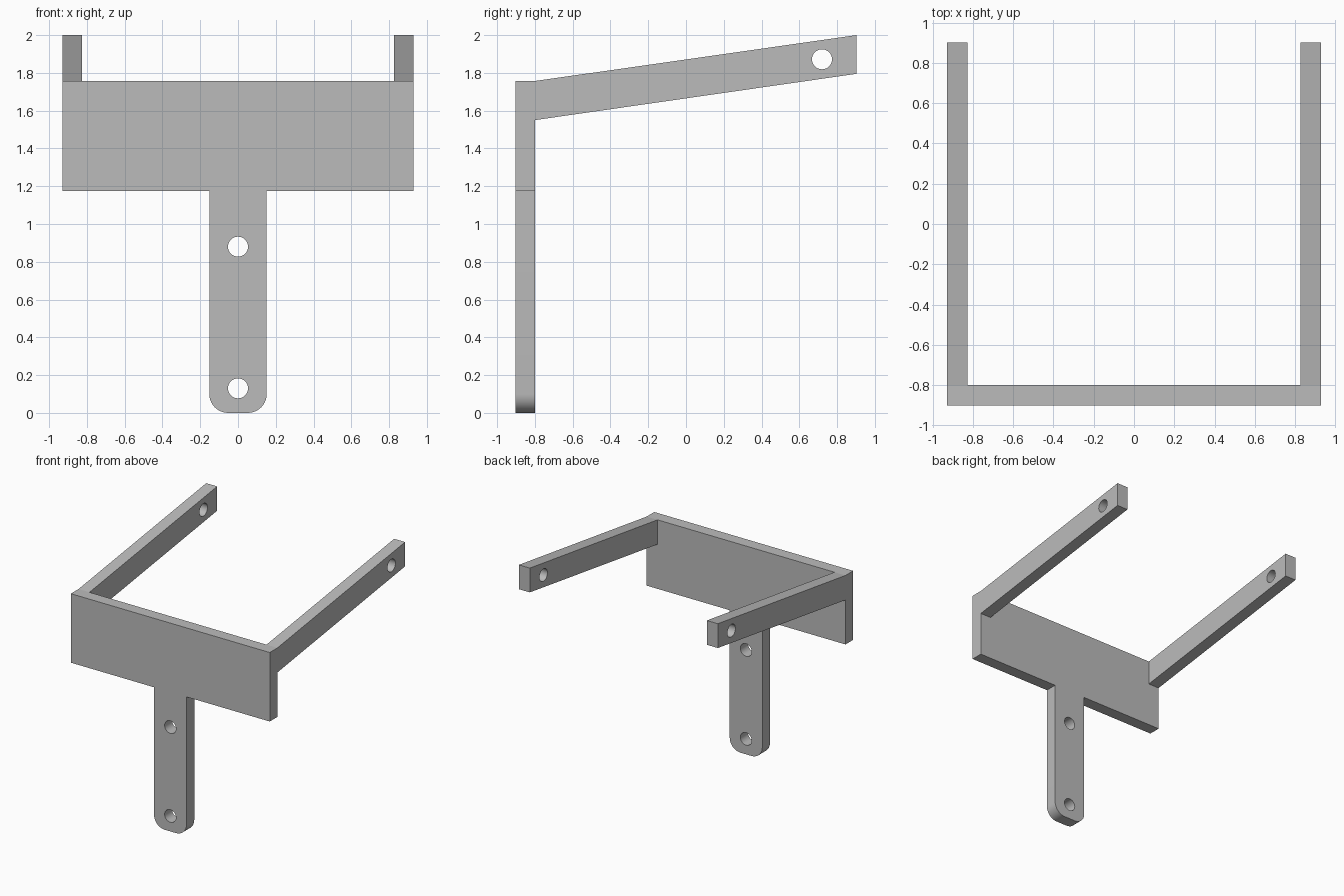
import bpy
import bmesh
from math import sin, cos, pi
from mathutils import Vector

cube = bpy.data.objects.get("Cube")
if cube:
    bpy.data.objects.remove(cube, do_unlink=True)

grey = bpy.data.materials.new("plain grey")
grey.use_nodes = True
colour = (0.5, 0.5, 0.5, 1)
grey.diffuse_color = colour
grey.node_tree.nodes["Principled BSDF"].inputs["Base Color"].default_value = colour

W, D, T = 0.928, 0.902, 0.102      # half width, half depth, thickness
PLATE_TOP, PLATE_BOTTOM = 1.757, 1.175
TONGUE, ROUND, HOLE = 0.152, 0.1, 0.053


def arc(u, v, r, start, end, steps):
    return [(u + r * cos(start + (end - start) * i / steps),
             v + r * sin(start + (end - start) * i / steps)) for i in range(steps + 1)]


def drilled_plate(name, outline, holes, place, depth):
    """Fill an outline with round holes and extrude it by the depth vector."""
    bm = bmesh.new()
    loops = [outline] + [arc(u, v, HOLE, 0, 2 * pi, 32)[:-1] for u, v in holes]
    for loop in loops:
        verts = [bm.verts.new(place(u, v)) for u, v in loop]
        for a, b in zip(verts, verts[1:] + verts[:1]):
            bm.edges.new((a, b))
    bmesh.ops.triangle_fill(bm, use_beauty=True, edges=bm.edges[:])
    ext = bmesh.ops.extrude_face_region(bm, geom=bm.faces[:], use_keep_orig=True)
    moved = [g for g in ext["geom"] if isinstance(g, bmesh.types.BMVert)]
    bmesh.ops.translate(bm, verts=moved, vec=Vector(depth))
    bmesh.ops.recalc_face_normals(bm, faces=bm.faces[:])
    mesh = bpy.data.meshes.new(name)
    bm.to_mesh(mesh)
    bm.free()
    mesh.materials.append(grey)
    obj = bpy.data.objects.new(name, mesh)
    bpy.context.collection.objects.link(obj)
    bpy.ops.object.select_all(action="DESELECT")
    obj.select_set(True)
    bpy.context.view_layer.objects.active = obj
    bpy.ops.object.shade_smooth_by_angle(angle=pi / 6)


# Front plate with its rounded mounting tongue
right_half = (arc(TONGUE - ROUND, ROUND, ROUND, -pi / 2, 0, 10)
              + [(TONGUE, PLATE_BOTTOM), (W, PLATE_BOTTOM), (W, PLATE_TOP)])
outline = right_half + [(-x, z) for x, z in reversed(right_half)]
drilled_plate("front_plate", outline, [(0, 0.13), (0, 0.88)],
              lambda x, z: (x, -D, z), (0, T, 0))

# Sloping side arms, each with a pivot hole near its end
arm = [(T - D, 1.55), (D, 1.795), (D, 2.0), (T - D, PLATE_TOP)]
for name, x in (("left_arm", W - T), ("right_arm", -W)):
    drilled_plate(name, arm, [(0.72, 1.872)],
                  lambda y, z, x=x: (x, y, z), (T, 0, 0))
